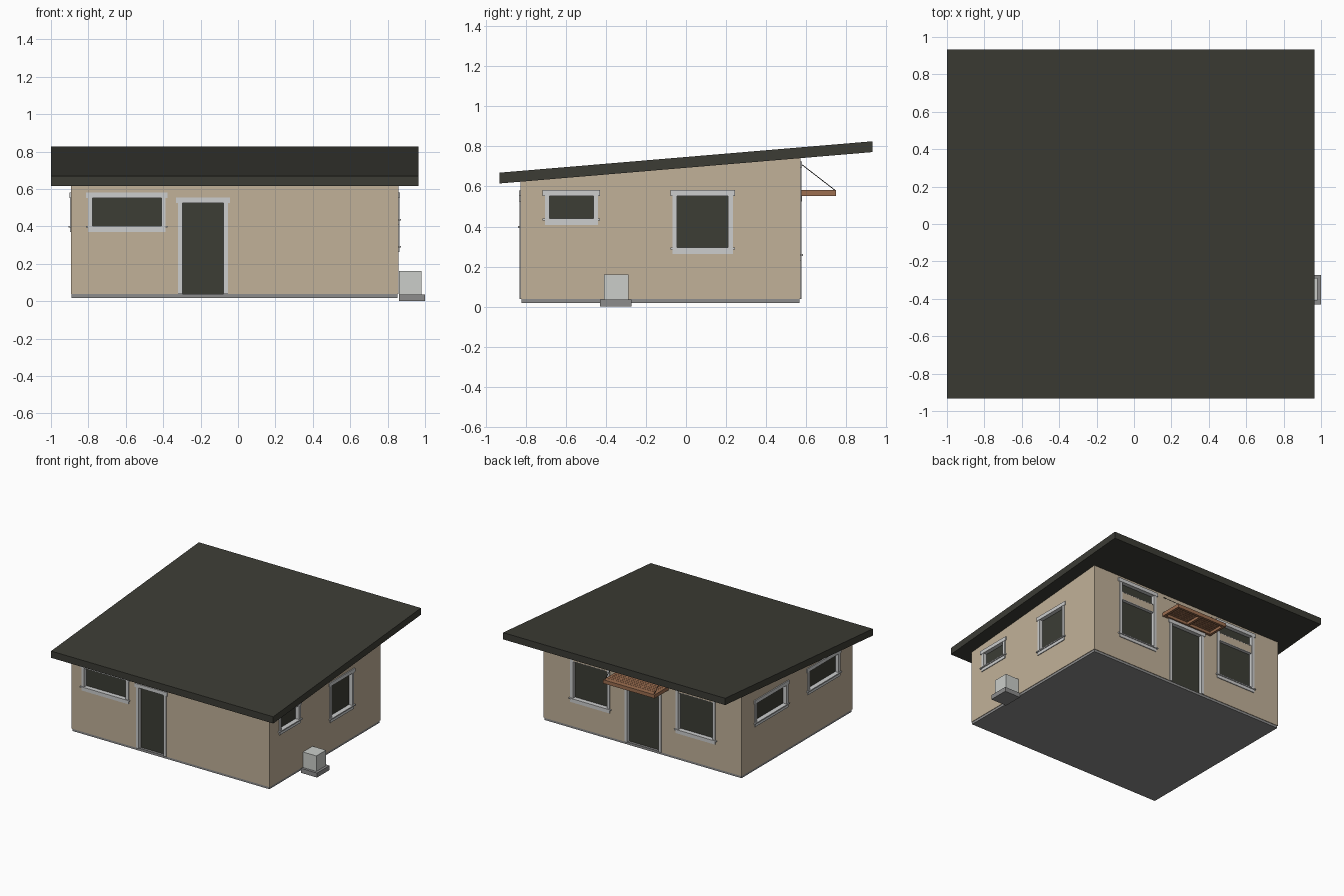
import bpy, bmesh
from mathutils import Vector

if "Cube" in bpy.data.objects:
    bpy.data.objects.remove(bpy.data.objects["Cube"])


def mat(name, *rgb):
    m = bpy.data.materials.new(name)
    lin = [((c / 255 + 0.055) / 1.055) ** 2.4 for c in rgb]
    m.diffuse_color = (*lin, 1)
    m.use_nodes = True
    m.node_tree.nodes["Principled BSDF"].inputs["Base Color"].default_value = m.diffuse_color
    return m


WALL = mat("beige stucco", 193, 177, 153)
DARK = mat("dark roof grey", 60, 60, 53)
GLASS = mat("dark glass", 60, 61, 53)
TRIM = mat("light grey trim", 204, 205, 205)
CONCRETE = mat("concrete grey", 140, 140, 140)
UNIT = mat("pale metal", 203, 206, 202)
WOOD = mat("brown wood", 156, 110, 80)
CABLE = mat("dark cable", 45, 45, 42)


def add_box(bm, a, b):
    lo = [min(p, q) for p, q in zip(a, b)]
    hi = [max(p, q) for p, q in zip(a, b)]
    v = [bm.verts.new((x, y, z)) for x in (lo[0], hi[0]) for y in (lo[1], hi[1]) for z in (lo[2], hi[2])]
    for f in ((0, 1, 3, 2), (4, 6, 7, 5), (0, 4, 5, 1), (2, 3, 7, 6), (0, 2, 6, 4), (1, 5, 7, 3)):
        bm.faces.new([v[i] for i in f])


def finish(bm, name, material):
    bmesh.ops.recalc_face_normals(bm, faces=bm.faces)
    me = bpy.data.meshes.new(name)
    bm.to_mesh(me)
    bm.free()
    me.materials.append(material)
    ob = bpy.data.objects.new(name, me)
    bpy.context.collection.objects.link(ob)
    return ob


def boxes(name, material, items):
    bm = bmesh.new()
    for a, b in items:
        add_box(bm, a, b)
    return finish(bm, name, material)


def prism(name, material, profile, x0, x1):
    # side profile of (y, z) points stretched along x
    bm = bmesh.new()
    a = [bm.verts.new((x0, y, z)) for y, z in profile]
    b = [bm.verts.new((x1, y, z)) for y, z in profile]
    bm.faces.new(a)
    bm.faces.new(b[::-1])
    for i in range(len(a)):
        j = (i + 1) % len(a)
        bm.faces.new((a[i], b[i], b[j], a[j]))
    return finish(bm, name, material)


# main shell limits
X0, X1, Y0, Y1 = -0.893, 0.858, -0.827, 0.572


def under(y):
    return 0.615 + (y + 0.933) / 1.866 * 0.157


walls = prism("walls", WALL, [(Y0, 0.037), (Y1, 0.037), (Y1, under(Y1)), (Y0, under(Y0))], X0, X1)
prism("roof", DARK, [(-0.933, 0.615), (0.933, 0.772), (0.933, 0.826), (-0.933, 0.669)], -1.0, 0.965)
boxes("foundation", CONCRETE, [((X0 + .004, Y0 + .004, .018), (X1 - .004, Y1 - .004, .038))])

# wall-local coordinates: u along wall, z up, d outwards
SIDES = {
    "front": lambda u, z, d: (u, Y0 - d, z),
    "back": lambda u, z, d: (u, Y1 + d, z),
    "right": lambda u, z, d: (X1 + d, u, z),
    "left": lambda u, z, d: (X0 - d, u, z),
}
cuts = []
J, C, DEPTH = 0.005, 0.023, 0.024   # jamb width, casing width, recess


def opening(name, side, u0, u1, panes, door=False):
    P = SIDES[side]

    def seg(a0, a1, z0, z1, d0, d1):
        return (P(a0, z0, d0), P(a1, z1, d1))
    trim, glass = [], []
    zb, zt = panes[0][0], panes[-1][1]
    for z0, z1 in panes:
        low = z0 if door else z0 - J
        cuts.append(seg(u0 - J, u1 + J, low - (.01 if door else 0), z1 + J, -DEPTH - .008, .02))
        glass.append(seg(u0 - J, u1 + J, low, z1 + J, -DEPTH - .008, -DEPTH))
        trim += [seg(u0 - J, u0, low, z1 + J, -DEPTH, .001),
                 seg(u1, u1 + J, low, z1 + J, -DEPTH, .001),
                 seg(u0, u1, z1, z1 + J, -DEPTH, .001)]
        if not door:
            trim.append(seg(u0, u1, z0 - J, z0, -DEPTH, .001))
    # side casings and head board
    base = zb if door else zb - .033
    trim += [seg(u0 - C, u0, base, zt, 0, .006),
             seg(u1, u1 + C, base, zt, 0, .006),
             seg(u0 - C - .011, u1 + C + .011, zt, zt + .029, 0, .008)]
    if not door:  # apron and projecting sill
        trim += [seg(u0, u1, base, zb - .005, 0, .006),
                 seg(u0 - C - .011, u1 + C + .011, zb - .009, zb, 0, .013)]
    boxes(name + "_trim", TRIM, trim)
    boxes(name + ("_panel" if door else "_glass"), GLASS, glass)


opening("front_window", "front", -0.778, -0.410, [(.402, .552)])
opening("front_door", "front", -0.298, -0.077, [(.037, .525)], True)
opening("right_small_window", "right", -0.683, -0.463, [(.440, .553)])
opening("right_large_window", "right", -0.044, 0.211, [(.295, .553)])
opening("left_rear_window", "left", 0.014, 0.384, [(.402, .552)])
opening("left_front_window", "left", -0.645, -0.280, [(.402, .552)])
opening("back_door", "back", -0.160, 0.117, [(.037, .525)], True)
for n, c in (("a", 0.445), ("b", -0.488)):
    opening("back_window_" + n, "back", c - .152, c + .152, [(.262, .553), (.620, .695)])

# cut the recesses into the walls
cutter = boxes("recess_cutter", WALL, cuts)
cutter.hide_render = True
mod = walls.modifiers.new("recesses", "BOOLEAN")
mod.object = cutter
mod.operation = "DIFFERENCE"
mod.solver = "EXACT"
bpy.context.view_layer.objects.active = walls
bpy.ops.object.modifier_apply(modifier=mod.name)
bpy.data.objects.remove(cutter)

# outdoor unit on its pad
boxes("unit_pad", CONCRETE, [((.86, -.43, 0), (1.0, -.272, .036))])
boxes("outdoor_unit", UNIT, [((.862, -.41, .036), (.98, -.288, .16))])

# wooden canopy over the back door: frame, middle beam, slats
A0, A1, B0, B1 = -0.247, 0.207, Y1, 0.75
Z0, Z1, T = 0.553, 0.582, 0.02
mid = (A0 + A1) / 2
boxes("canopy_frame", WOOD, [
    ((A0, B0, Z0), (A0 + T, B1, Z1)), ((A1 - T, B0, Z0), (A1, B1, Z1)),
    ((mid - T / 2, B0 + T, Z0), (mid + T / 2, B1 - T, Z1 - .008)),
    ((A0 + T, B0, Z0), (A1 - T, B0 + T, Z1)), ((A0 + T, B1 - T, Z0), (A1 - T, B1, Z1))])
n = 6
step = (B1 - B0 - 2 * T) / n
boxes("canopy_slats", WOOD, [
    ((A0 + T, B0 + T + i * step + .001, Z1 - .008), (A1 - T, B0 + T + (i + 1) * step - .001, Z1 - .001))
    for i in range(n)])

# support cables
for i, x in enumerate((A0 + T / 2, A1 - T / 2)):
    p, q = Vector((x, Y1, .715)), Vector((x, B1 - .006, Z1))
    bm = bmesh.new()
    bmesh.ops.create_cone(bm, cap_ends=True, segments=6, radius1=.002, radius2=.002, depth=(q - p).length)
    bm.transform((q - p).to_track_quat("Z", "Y").to_matrix().to_4x4())
    bmesh.ops.translate(bm, verts=bm.verts, vec=(p + q) / 2)
    finish(bm, "canopy_cable_%d" % (i + 1), CABLE)
